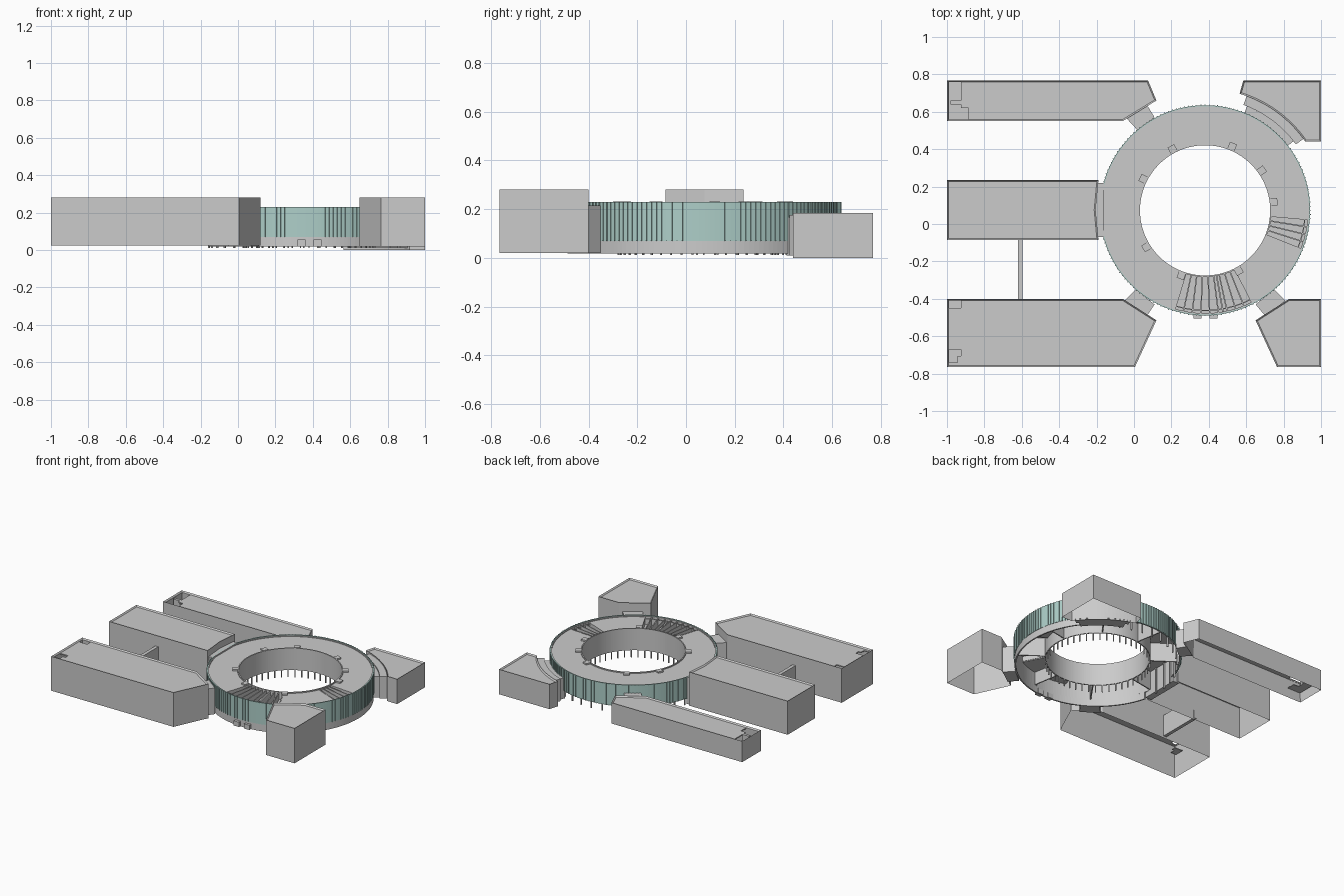
import bpy, bmesh, math
from math import sin, cos, radians

if "Cube" in bpy.data.objects:
    bpy.data.objects.remove(bpy.data.objects["Cube"])

CX, CY = 0.38, 0.073          # centre of the round building
R_IN, R_OUT = 0.348, 0.562

teal = bpy.data.materials.new("teal_glass")
teal.diffuse_color = (0.42, 0.62, 0.58, 1)
teal.use_nodes = True
teal.node_tree.nodes["Principled BSDF"].inputs["Base Color"].default_value = teal.diffuse_color


def finish(name, bm, mat=None):
    bmesh.ops.recalc_face_normals(bm, faces=bm.faces)
    me = bpy.data.meshes.new(name)
    bm.to_mesh(me)
    bm.free()
    ob = bpy.data.objects.new(name, me)
    bpy.context.collection.objects.link(ob)
    if mat:
        me.materials.append(mat)
    return ob


def add_prism(bm, pts, z0, z1):
    lo = [bm.verts.new((x, y, z0)) for x, y in pts]
    hi = [bm.verts.new((x, y, z1)) for x, y in pts]
    n = len(pts)
    for i in range(n):
        j = (i + 1) % n
        bm.faces.new((lo[i], lo[j], hi[j], hi[i]))
    return bm.faces.new(lo[::-1]), bm.faces.new(hi)


def prism(name, pts, z0, z1):
    bm = bmesh.new()
    add_prism(bm, pts, z0, z1)
    return finish(name, bm)


def rect(x0, x1, y0, y1):
    return [(x0, y0), (x1, y0), (x1, y1), (x0, y1)]


def polar(r, deg):
    return CX + r * cos(radians(deg)), CY + r * sin(radians(deg))


def arc(r, a0, a1, n):
    return [polar(r, a0 + (a1 - a0) * i / n) for i in range(n + 1)]


def add_radial_box(bm, r0, r1, deg, width, z0, z1):
    c, s = cos(radians(deg)), sin(radians(deg))
    w = width / 2
    add_prism(bm, [(CX + r * c - t * s, CY + r * s + t * c)
                   for r, t in ((r0, -w), (r1, -w), (r1, w), (r0, w))], z0, z1)


def radial_boxes(name, r0, r1, angles, width, z0, z1, mat=None):
    bm = bmesh.new()
    for a in angles:
        add_radial_box(bm, r0, r1, a, width, z0, z1)
    return finish(name, bm, mat)


def sector(name, r0, r1, a0, a1, z0, z1, mat=None):
    """Annular solid swept from angle a0 to a1."""
    bm = bmesh.new()
    full = abs(a1 - a0) >= 360
    n = max(3, round(abs(a1 - a0) / 2.25))
    rows = []
    for i in range(n if full else n + 1):
        a = a0 + (a1 - a0) * i / n
        rows.append([bm.verts.new((*polar(r, a), z))
                     for r, z in ((r0, z0), (r1, z0), (r1, z1), (r0, z1))])
    for i in range(n):
        p, q = rows[i], rows[(i + 1) % len(rows)]
        for k in range(4):
            m = (k + 1) % 4
            bm.faces.new((p[k], p[m], q[m], q[k]))
    if not full:
        bm.faces.new(rows[0])
        bm.faces.new(rows[-1][::-1])
    return finish(name, bm, mat)


def block(name, pts, z0, z1, holes=()):
    """Hollow building open below, with a parapet and optional roof wells."""
    bm = bmesh.new()
    bottom, top = add_prism(bm, pts, z0, z1)
    bmesh.ops.recalc_face_normals(bm, faces=bm.faces)
    bmesh.ops.inset_individual(bm, faces=[top], thickness=0.008, depth=-0.01, use_even_offset=True)
    bmesh.ops.inset_individual(bm, faces=[bottom], thickness=0.006,
                               depth=-(z1 - z0 - 0.018), use_even_offset=True)
    ob = finish(name, bm)
    for i, h in enumerate(holes):
        cutter = prism("cutter", h, z1 - 0.04, z1 + 0.05)
        mod = ob.modifiers.new("well", 'BOOLEAN')
        mod.object, mod.solver = cutter, 'EXACT'
        dg = bpy.context.evaluated_depsgraph_get()
        me = bpy.data.meshes.new_from_object(ob.evaluated_get(dg))
        ob.modifiers.clear()
        ob.data = me
        bpy.data.objects.remove(cutter)
        prism(f"{name}_well_floor_{i}", h, z1 - 0.09, z1 - 0.085)
    return ob


# Rectangular wings
block("south_west_wing", [(-1, -.765), (.005, -.765), (.12, -.515), (-.06, -.40), (-1, -.40)],
      .025, .28,
      [rect(-.99, -.925, -.45, -.41),
       [(-.99, -.74), (-.945, -.74), (-.945, -.705), (-.925, -.705), (-.925, -.672), (-.99, -.672)]])
block("south_east_wing", [(1, -.765), (1, -.40), (.83, -.40), (.65, -.515), (.765, -.765)], .02, .28)
block("west_wing", [(-1, -.085), (-.19, -.085), (-.205, .075), (-.19, .235), (-1, .235)], .03, .28)
block("north_west_wing", [(-1, .55), (-.06, .55), (.12, .66), (.075, .768), (-1, .768)], .03, .185,
      [[(-.99, .558), (-.885, .558), (-.885, .62), (-.925, .62), (-.925, .76), (-.99, .76)]])
block("north_east_wing", [(1, .44), (1, .768), (.585, .768)] + arc(.65, 73.5, 34.5, 18), 0, .185)
prism("well_divider", rect(-.98, -.925, .64, .66), .1, .175)

# Links between the wings and the ring
prism("west_link", [(-.21, -.07), (-.16, -.07), (-.16, .22), (-.21, .22)], .03, .23)
prism("south_west_link", [(-.05, -.41), (.01, -.35), (.11, -.43), (.07, -.49)], .02, .215)
prism("south_east_link", [(.81, -.41), (.75, -.35), (.65, -.43), (.70, -.49)], .02, .215)
prism("north_west_link", [(-.04, .565), (.02, .50), (.11, .57), (.07, .635)], .03, .17)
sector("north_east_link_inner", .55, .60, 38, 68, .01, .165)
sector("north_east_link_outer", .60, .652, 36, 70, .01, .175)
prism("footbridge", rect(-.62, -.595, -.405, -.08), .04, .20)

# Ring: walls, glass band, lining, parapet
sector("glass_band", R_OUT - .006, R_OUT, 0, 360, .07, .23, teal)
sector("outer_lining", R_OUT - .012, R_OUT - .006, 0, 360, .07, .226)
sector("base_wall", R_OUT - .012, R_OUT - .002, -165, 62, .018, .07)
sector("inner_wall", R_IN, R_IN + .008, 0, 360, .065, .228)
radial_boxes("glass_mullions", R_OUT - .002, R_OUT + .004,
             [i * 2.25 for i in range(160)], .004, .07, .23, teal)

# Ring roof, open at the two skylit terraces
sector("roof_long", R_IN + .004, R_OUT - .008, -5, 253, .208, .22)
sector("roof_short", R_IN + .004, R_OUT - .008, -63, -22, .208, .22)
for label, a0, a1, bays in (("south", -107, -63, 9), ("east", -22, -5, 4)):
    sector(f"{label}_terrace_floor", R_IN + .004, R_OUT - .008, a0, a1, .165, .172)
    step = (a1 - a0) / bays
    radial_boxes(f"{label}_terrace_beams", R_IN + .004, R_OUT - .008,
                 [a0 + step * i for i in range(bays + 1)], .007, .17, .222)
    sector(f"{label}_terrace_edge", R_OUT - .03, R_OUT - .024, a0, a1, .17, .215)

# Small roof boxes around the courtyard rim
radial_boxes("roof_boxes", R_IN + .004, R_IN + .042,
             [7, 35, 67, 118, 153, 212, 250, 299], .04, .2, .231)

# Posts and partitions under the ring
radial_boxes("courtyard_posts", R_IN, R_IN + .007, [i * 7.5 for i in range(48)], .007, .012, .067)
radial_boxes("north_posts", R_OUT - .03, R_OUT - .02, range(66, 192, 9), .008, .012, .21)
radial_boxes("partitions", R_IN + .004, R_OUT - .01, range(10, 370, 45), .008, .07, .21)

# Entrance boxes on the south side
for x in (.34, .425):
    prism("entrance_box", rect(x - .022, x + .022, -.505, -.47), .02, .055)
